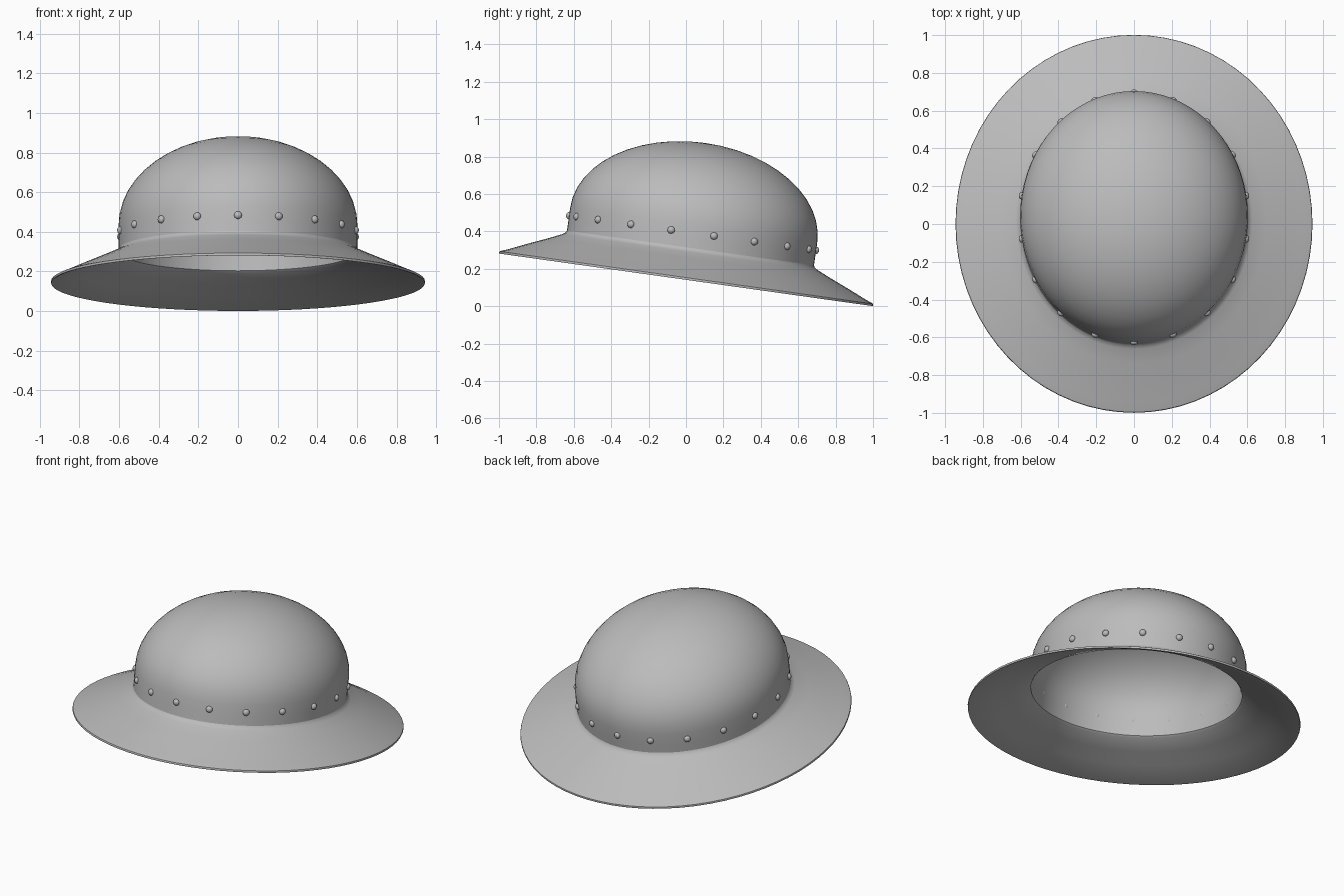
import bpy, bmesh, math
from mathutils import Matrix, Vector

if "Cube" in bpy.data.objects:
    bpy.data.objects.remove(bpy.data.objects["Cube"])

SEG = 72
TILT = Matrix.Translation((0, 0, 0.141)) @ Matrix.Rotation(math.radians(-8), 4, 'X')

steel = bpy.data.materials.new("grey steel")
steel.diffuse_color = (0.5, 0.5, 0.5, 1)
steel.use_nodes = True
steel.node_tree.nodes["Principled BSDF"].inputs["Base Color"].default_value = steel.diffuse_color


def finish(bm, name, angle):
    bmesh.ops.recalc_face_normals(bm, faces=bm.faces)
    bm.transform(TILT)
    mesh = bpy.data.meshes.new(name)
    bm.to_mesh(mesh)
    bm.free()
    mesh.materials.append(steel)
    obj = bpy.data.objects.new(name, mesh)
    bpy.context.collection.objects.link(obj)
    bpy.ops.object.select_all(action='DESELECT')
    obj.select_set(True)
    bpy.context.view_layer.objects.active = obj
    bpy.ops.object.shade_smooth_by_angle(angle=math.radians(angle))


def oval_lathe(name, profile, closed, angle=40):
    """Skin oval rings (rx, ry, z); a ring with rx 0 becomes a pole."""
    bm = bmesh.new()
    rings = []
    for rx, ry, z in profile:
        if rx == 0:
            rings.append([bm.verts.new((0, 0, z))] * SEG)
        else:
            rings.append([bm.verts.new((rx * math.cos(2 * math.pi * i / SEG),
                                        ry * math.sin(2 * math.pi * i / SEG), z))
                          for i in range(SEG)])
    pairs = list(zip(rings, rings[1:]))
    if closed:
        pairs.append((rings[-1], rings[0]))
    for a, b in pairs:
        for i in range(SEG):
            j = (i + 1) % SEG
            quad = list(dict.fromkeys((a[i], a[j], b[j], b[i])))
            if len(quad) > 2:
                bm.faces.new(quad)
    finish(bm, name, angle)


# Domed skull: short upright wall, then an oval curve to the crown, with an inner skin
def dome_curve(rx, ry, crown):
    pts = [(rx, ry, 0.155), (rx, ry, 0.225)]
    for k in range(13):
        t = math.pi / 2 * k / 12
        c = math.cos(t) if k < 12 else 0
        pts.append((rx * c, ry * c, 0.295 + (crown - 0.295) * math.sin(t)))
    return pts


outer = dome_curve(0.603, 0.667, 0.739)
inner = dome_curve(0.590, 0.654, 0.726)
oval_lathe("dome", outer + inner[::-1], closed=True)

# Sloping brim with a small fillet at the wall and a thin rolled lip
oval_lathe("brim", [
    (0.603, 0.667, 0.172), (0.609, 0.673, 0.161), (0.625, 0.689, 0.150),
    (0.70, 0.762, 0.117), (0.80, 0.864, 0.074), (0.90, 0.964, 0.030),
    (0.935, 1.000, 0.016), (0.943, 1.008, 0.012), (0.945, 1.010, 0.006),
    (0.943, 1.008, 0.0), (0.935, 1.000, 0.001),
    (0.80, 0.864, 0.059), (0.70, 0.762, 0.102), (0.60, 0.664, 0.145),
    (0.590, 0.654, 0.155)], closed=True)

# Ring of domed rivets
bm = bmesh.new()
for i in range(18):
    a = 2 * math.pi * i / 18 + math.pi / 2
    pos = Vector((0.603 * math.cos(a), 0.667 * math.sin(a), 0.253))
    normal = Vector((math.cos(a) / 0.603, math.sin(a) / 0.667, 0))
    turn = normal.to_track_quat('Z', 'Y').to_matrix().to_4x4()
    bmesh.ops.create_uvsphere(bm, u_segments=12, v_segments=8, radius=0.02,
                              matrix=Matrix.Translation(pos) @ turn
                              @ Matrix.Diagonal((1, 1, 0.8, 1)))
finish(bm, "rivets", 60)
